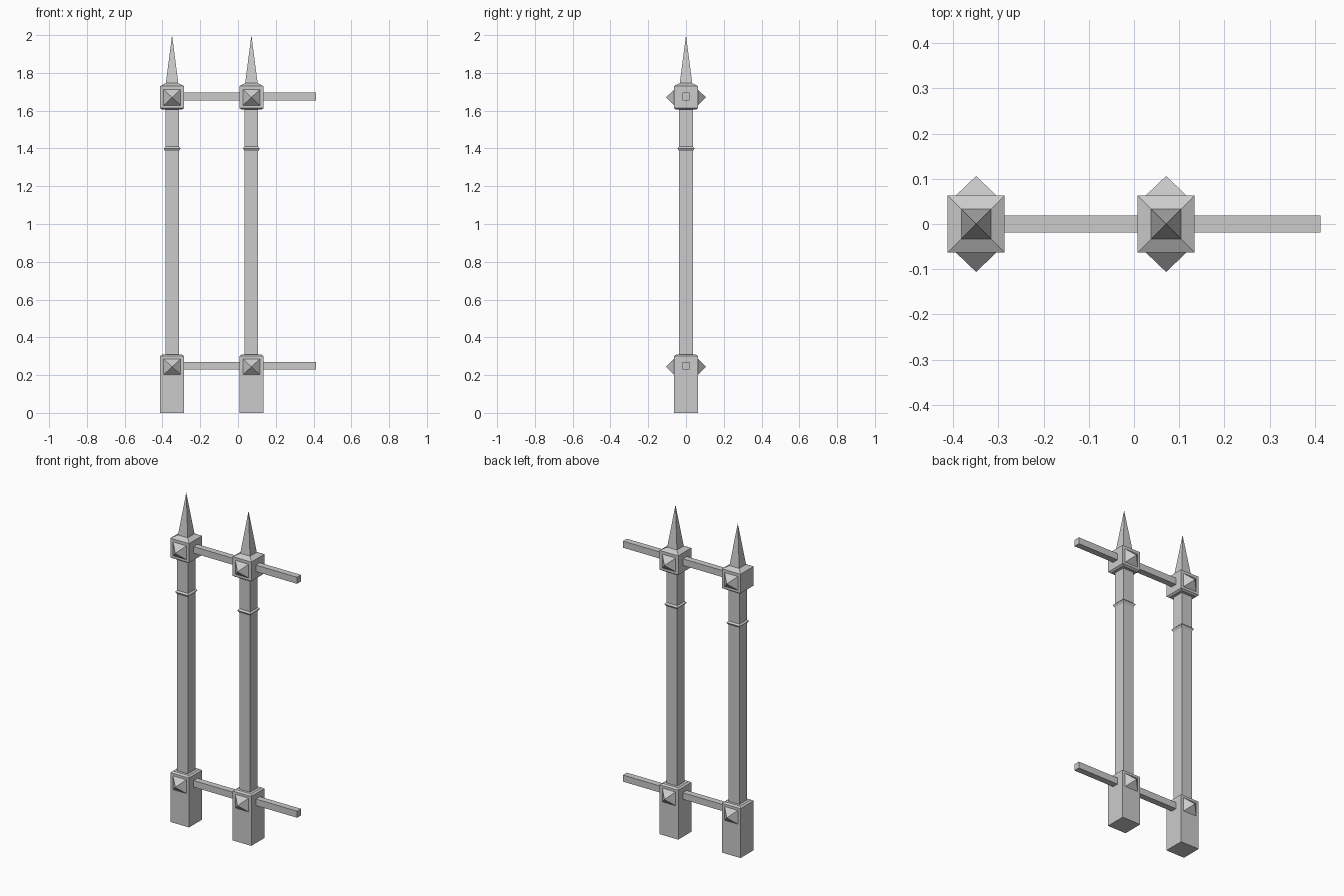
import bpy
import bmesh

cube = bpy.data.objects.get("Cube")
if cube:
    bpy.data.objects.remove(cube, do_unlink=True)

GREY = (0.6, 0.6, 0.6, 1)
metal = bpy.data.materials.new("grey_iron")
metal.diffuse_color = GREY
metal.use_nodes = True
metal.node_tree.nodes["Principled BSDF"].inputs["Base Color"].default_value = GREY


def make_object(name, bm):
    bmesh.ops.recalc_face_normals(bm, faces=bm.faces)
    mesh = bpy.data.meshes.new(name)
    bm.to_mesh(mesh)
    bm.free()
    mesh.materials.append(metal)
    obj = bpy.data.objects.new(name, mesh)
    bpy.context.collection.objects.link(obj)
    return obj


def square_stack(name, x, profile):
    """Loft square rings given as (half width, height); zero width ends in a point."""
    bm = bmesh.new()
    rings = []
    for h, z in profile:
        corners = [(-h, -h), (h, -h), (h, h), (-h, h)] if h else [(0, 0)]
        rings.append([bm.verts.new((x + cx, cy, z)) for cx, cy in corners])
    for low, high in zip(rings, rings[1:]):
        for i in range(4):
            j = (i + 1) % 4
            if len(high) == 1:
                bm.faces.new((low[i], low[j], high[0]))
            else:
                bm.faces.new((low[i], low[j], high[j], high[i]))
    for ring in (rings[0], rings[-1]):
        if len(ring) == 4:
            bm.faces.new(ring)
    return make_object(name, bm)


def stud(name, x, z, side):
    """Pyramid on the front (side -1) or back (side 1) of a block."""
    bm = bmesh.new()
    h, y = 0.045, side * BLOCK
    base = [bm.verts.new((x + a * h, y, z + b * h * 0.93))
            for a, b in ((-1, -1), (1, -1), (1, 1), (-1, 1))]
    tip = bm.verts.new((x, side * 0.106, z))
    bm.faces.new(base)
    for i in range(4):
        bm.faces.new((base[i], base[(i + 1) % 4], tip))
    return make_object(name, bm)


def rail(name, x0, x1, z):
    bm = bmesh.new()
    bmesh.ops.create_cube(bm, size=1)
    for v in bm.verts:
        v.co.x = x1 if v.co.x > 0 else x0
        v.co.y *= 0.038
        v.co.z = z + v.co.z * 0.04
    return make_object(name, bm)


BLOCK, SHAFT = 0.063, 0.036
POSTS = {"right": -0.349, "left": 0.071}
LEVELS = {"lower": 0.247, "upper": 1.673}

for side, x in POSTS.items():
    # Foot block, shaft, collar and capital with spire
    square_stack(side + "_foot_block", x,
                 [(BLOCK, 0), (BLOCK, 0.301), (0.052, 0.309)])
    square_stack(side + "_shaft", x, [(SHAFT, 0.29), (SHAFT, 1.62)])
    square_stack(side + "_collar", x,
                 [(SHAFT, 1.386), (0.045, 1.4), (SHAFT, 1.409)])
    square_stack(side + "_capital", x,
                 [(0.052, 1.605), (BLOCK, 1.613), (BLOCK, 1.73), (0.033, 1.746)])
    square_stack(side + "_spire", x, [(0.033, 1.745), (0, 2.0)])
    # Pyramid studs, front and back
    for level, z in LEVELS.items():
        for face, direction in (("front", -1), ("back", 1)):
            stud(f"{side}_{level}_{face}_stud", x, z - 0.003, direction)

# Rails joining the posts and running on past the left one
for level, z in LEVELS.items():
    rail(level + "_middle_rail", POSTS["right"] + BLOCK, POSTS["left"] - BLOCK, z + 0.002)
    rail(level + "_end_rail", POSTS["left"] + BLOCK, 0.412, z + 0.002)
